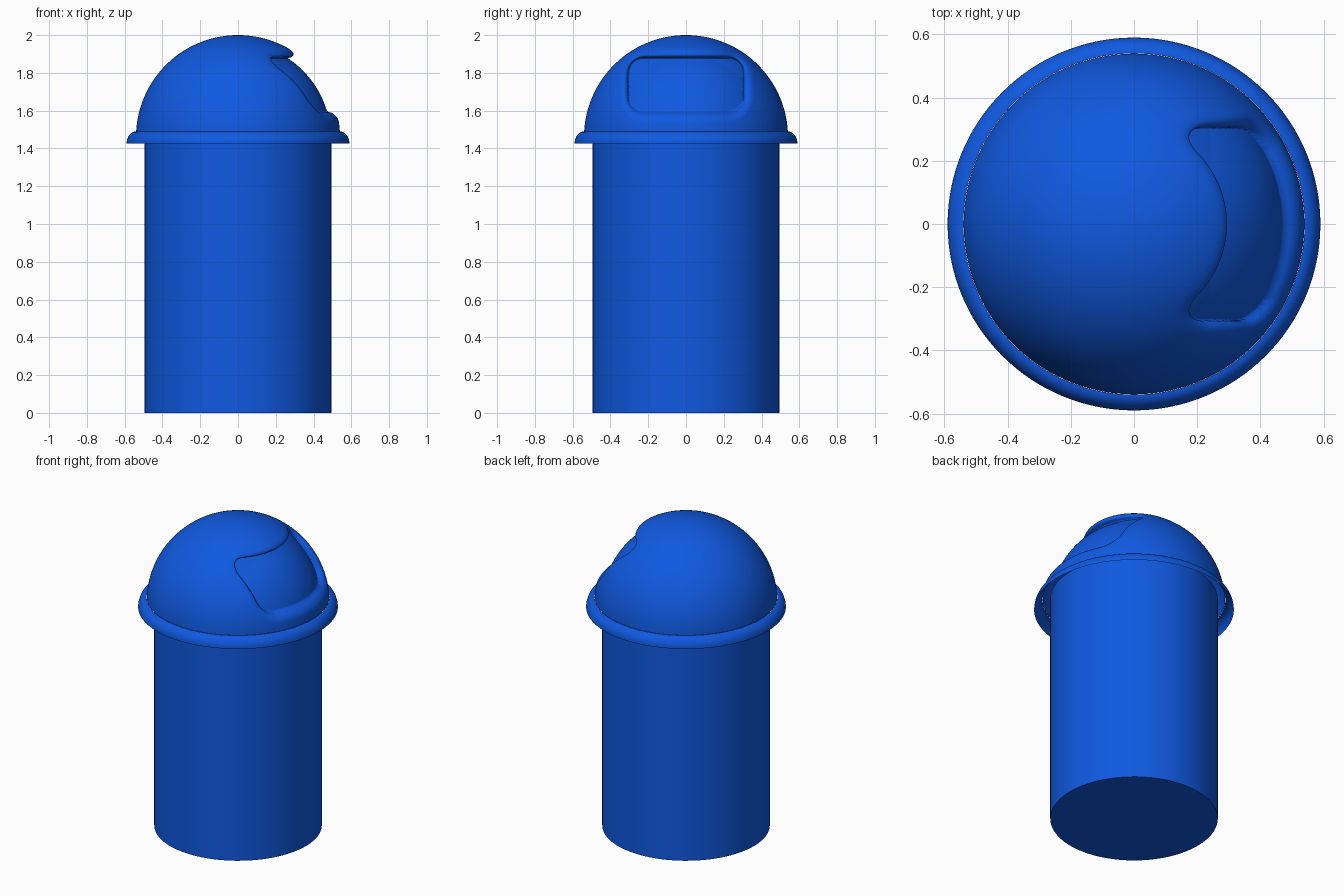
import bpy, bmesh, math

if "Cube" in bpy.data.objects:
    bpy.data.objects.remove(bpy.data.objects["Cube"])

blue = bpy.data.materials.new("bin blue")
blue.diffuse_color = (0.005, 0.1, 0.75, 1)
blue.use_nodes = True
blue.node_tree.nodes["Principled BSDF"].inputs["Base Color"].default_value = blue.diffuse_color


def spin(name, profile, angles, shape=None, cap_ends=False, sharp=30):
    """Revolve an (r, z) profile about z; shape may move each point."""
    bm = bmesh.new()
    rings = []
    for r, z in profile:
        if r < 1e-6:
            rings.append([bm.verts.new((0, 0, z))])
            continue
        ring = []
        for a in angles:
            p = (r * math.cos(a), r * math.sin(a), z)
            ring.append(bm.verts.new(shape(*p) if shape else p))
        rings.append(ring)
    n = len(angles)
    for lo, hi in zip(rings, rings[1:]):
        for i in range(n):
            j = (i + 1) % n
            if len(hi) == 1:
                bm.faces.new((lo[i], lo[j], hi[0]))
            else:
                bm.faces.new((lo[i], lo[j], hi[j], hi[i]))
    if cap_ends:
        bm.faces.new(rings[0][::-1])
        bm.faces.new(rings[-1])
    me = bpy.data.meshes.new(name)
    bm.to_mesh(me)
    bm.free()
    me.materials.append(blue)
    ob = bpy.data.objects.new(name, me)
    bpy.context.collection.objects.link(ob)
    bpy.ops.object.select_all(action='DESELECT')
    ob.select_set(True)
    bpy.context.view_layer.objects.active = ob
    bpy.ops.object.shade_smooth_by_angle(angle=math.radians(sharp))
    return ob


def even(n):
    return [2 * math.pi * i / n for i in range(n)]


# Body of the bin
spin("body", [(0.495, 0), (0.495, 1.5)], even(64), cap_ends=True)

# Flared skirt of the lid, open underneath
skirt = [(0.54 + 0.05 * math.sin(t), 1.425 + 0.065 * math.cos(t))
         for t in (math.pi / 2 * (1 - i / 10) for i in range(11))]
spin("lid_skirt", skirt, even(128))

# Dome with a recessed push flap on the +x side
R, CZ = 0.54, 1.46


def recess(x, y, z):
    if x <= 0:
        return x, y, z
    # signed distance to a rounded rectangle seen along x
    hw, hh, rad, w = 0.305, 0.143, 0.08, 0.055
    qx, qz = abs(y) - hw + rad, abs(z - 1.737) - hh + rad
    d = math.hypot(max(qx, 0), max(qz, 0)) + min(max(qx, qz), 0) - rad
    depth = 0.05 / max(x / R, 0.6)
    if d >= w:
        f = 0
    elif d <= 0:
        f = 1
    else:
        f = 1 - math.sqrt(1 - (1 - d / w) ** 2)   # rounded lip
    return x - depth * f, y, z


start = math.asin((1.49 - CZ) / R)
dome = []
for i in range(131):
    t = start + (math.pi / 2 - start) * i / 130
    dome.append((R * math.cos(t) if i < 130 else 0, CZ + R * math.sin(t)))

# finer steps around the flap
fine = [math.radians(-75 + 0.5 * i) for i in range(300)]
coarse = [math.radians(75 + 210 * i / 70) for i in range(70)]
spin("lid_dome", dome, fine + coarse, shape=recess, sharp=180)
